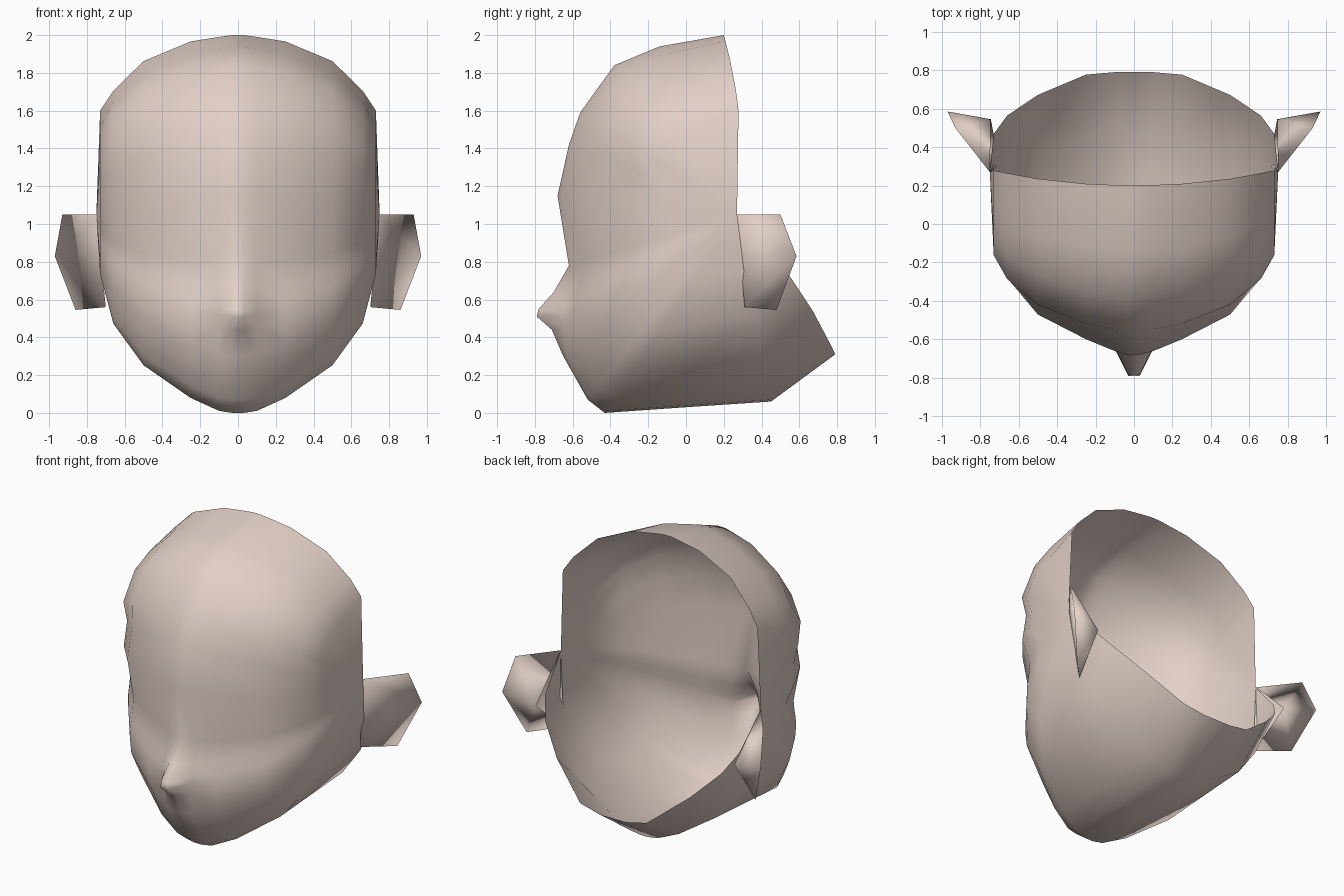
import bpy

if "Cube" in bpy.data.objects:
    bpy.data.objects.remove(bpy.data.objects["Cube"])

skin = bpy.data.materials.new("pale_skin")
skin.diffuse_color = (0.76, 0.63, 0.57, 1)
skin.use_nodes = True
skin.node_tree.nodes["Principled BSDF"].inputs["Base Color"].default_value = skin.diffuse_color


def mirrored_part(name, verts, faces):
    """Smooth half mesh, mirrored across x = 0."""
    mesh = bpy.data.meshes.new(name)
    mesh.from_pydata(verts, [], faces)
    mesh.materials.append(skin)
    mesh.shade_smooth()
    obj = bpy.data.objects.new(name, mesh)
    bpy.context.collection.objects.link(obj)
    mod = obj.modifiers.new("mirror", "MIRROR")
    mod.merge_threshold = 0.001
    return obj


# Head shell: rows fan from the centre line out to a pole at each ear top
POLE = (0.27, 1.05)
X = [0, 0.03, 0.1, 0.25, 0.5, 0.66, 0.73]
PROFILES = {  # how far each column has moved from centre line to pole
    "crown": [0, 0, 0.01, 0.035, 0.145, 0.31, 0.42],
    "brow": [0, 0, 0.015, 0.05, 0.17, 0.33, 0.48],
    "face": [0, 0, 0.02, 0.085, 0.22, 0.42, 0.57],
    "cheek": [0, 0, 0.02, 0.085, 0.24, 0.46, 0.67],
    "jaw": [0, 0, 0.01, 0.075, 0.24, 0.45, 0.70],
    "nape": [0, 0, 0, 0.04, 0.31, 0.53, 0.70],
}
# centre y, centre z, profile, nose offset, bulge y
ROWS = [
    (0.20, 2.00, "crown", 0, 0.05),
    (-0.14, 1.94, "brow", 0, 0),
    (-0.38, 1.84, "brow", 0, 0),
    (-0.56, 1.59, "brow", 0, 0),
    (-0.62, 1.42, "face", 0, 0),
    (-0.68, 1.15, "face", 0, 0),
    (-0.62, 0.78, "cheek", 0, 0),
    (-0.64, 0.64, "cheek", -0.06, 0),
    (-0.66, 0.55, "cheek", -0.12, 0),
    (-0.665, 0.51, "cheek", -0.125, 0),
    (-0.67, 0.44, "cheek", -0.04, 0),
    (-0.65, 0.30, "cheek", 0, 0),
    (-0.52, 0.07, "jaw", 0, 0),
    (-0.43, 0.00, "jaw", 0, 0),
    (0.00, 0.03, "jaw", 0, 0),
    (0.45, 0.06, "jaw", 0, 0),
    (0.79, 0.31, "nape", 0, 0.05),
]
verts, faces = [], []
for y, z, profile, nose, bulge in ROWS:
    for c, (x, f) in enumerate(zip(X, PROFILES[profile])):
        verts.append((x,
                      y + f * (POLE[0] - y) + bulge * 4 * f * (1 - f)
                      + (nose if c < 2 else 0),
                      z + f * (POLE[1] - z)))
n = len(X)
pole = len(verts)
verts.append((0.75, *POLE))
for r in range(len(ROWS) - 1):
    a, b = r * n, (r + 1) * n
    faces += [(a + c, b + c, b + c + 1, a + c + 1) for c in range(n - 1)]
    faces.append((a + n - 1, b + n - 1, pole))
mirrored_part("head_shell", verts, faces)

# Ears: flat front flap and a cupped back
ear = [
    (0.75, 0.27, 1.05),   # top root
    (0.93, 0.50, 1.05),   # top corner
    (0.97, 0.585, 0.83),  # outer tip
    (0.86, 0.48, 0.545),  # lower corner
    (0.70, 0.31, 0.56),   # lower root
    (0.745, 0.545, 0.78), # cup centre
]
mirrored_part("ears", ear, [
    (0, 2, 1), (0, 4, 2), (4, 3, 2),
    (0, 1, 5), (1, 2, 5), (2, 3, 5), (3, 4, 5),
])
